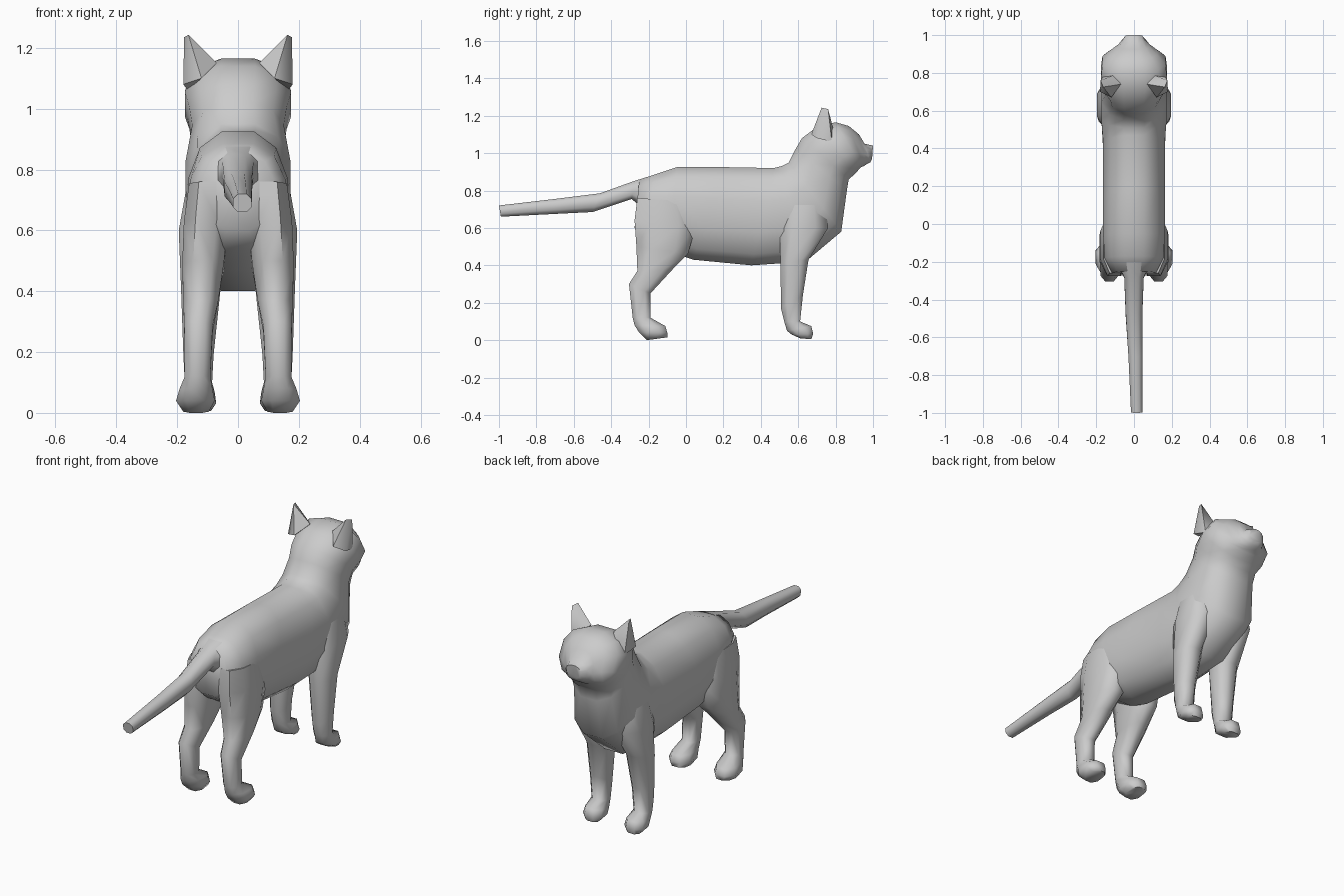
import bpy, bmesh
from math import sin, cos, pi, radians, copysign


def finish(name, bm):
    bmesh.ops.recalc_face_normals(bm, faces=bm.faces)
    me = bpy.data.meshes.new(name)
    bm.to_mesh(me)
    bm.free()
    ob = bpy.data.objects.new(name, me)
    bpy.context.collection.objects.link(ob)
    bpy.ops.object.select_all(action='DESELECT')
    ob.select_set(True)
    bpy.context.view_layer.objects.active = ob
    bpy.ops.object.shade_smooth_by_angle(angle=radians(65))
    return ob


def loft(name, rings, n=12, power=0.85, side=1):
    """Each ring: centre x, half width, then the (y, z) of its two opposite ends."""
    bm = bmesh.new()
    k = cos(pi / n) ** power
    loops = []
    for cx, w, y0, z0, y1, z1 in rings:
        loop = []
        for i in range(n):
            a = 2 * pi * (i + 0.5) / n
            u = copysign(abs(sin(a)) ** power, sin(a))
            v = copysign(abs(cos(a)) ** power, cos(a)) / k
            loop.append(bm.verts.new((side * (cx + w * u),
                                      (y0 + y1) / 2 + v * (y0 - y1) / 2,
                                      (z0 + z1) / 2 + v * (z0 - z1) / 2)))
        loops.append(loop)
    for a, b in zip(loops, loops[1:]):
        for i in range(n):
            j = (i + 1) % n
            bm.faces.new((a[i], a[j], b[j], b[i]))
    bm.faces.new(loops[0])
    bm.faces.new(loops[-1])
    return finish(name, bm)


# Torso, neck and head in one skin, rump to nose
loft("body_and_head", [
    (0, 0.12, -0.25, 0.855, -0.275, 0.60),
    (0, 0.16, -0.17, 0.885, -0.20, 0.54),
    (0, 0.168, -0.05, 0.925, -0.08, 0.47),
    (0, 0.168, 0.20, 0.925, 0.04, 0.43),
    (0, 0.168, 0.47, 0.92, 0.35, 0.40),
    (0, 0.178, 0.51, 0.93, 0.64, 0.42),
    (0, 0.178, 0.55, 0.95, 0.83, 0.58),
    (0, 0.155, 0.585, 1.02, 0.86, 0.80),
    (0, 0.165, 0.62, 1.08, 0.87, 0.86),
    (0, 0.18, 0.70, 1.14, 0.905, 0.89),
    (0, 0.172, 0.80, 1.165, 0.935, 0.925),
    (0, 0.125, 0.87, 1.145, 0.95, 0.93),
    (0, 0.085, 0.925, 1.10, 0.965, 0.94),
    (0, 0.065, 0.955, 1.05, 0.985, 0.95),
    (0, 0.045, 1.00, 1.04, 0.995, 0.97),
])

# Tail
loft("tail", [
    (0, 0.09, -0.20, 0.875, -0.23, 0.70),
    (0, 0.055, -0.28, 0.85, -0.29, 0.755),
    (0, 0.047, -0.46, 0.785, -0.50, 0.685),
    (0.008, 0.04, -0.70, 0.755, -0.70, 0.675),
    (0.014, 0.032, -1.00, 0.72, -0.99, 0.66),
], n=8)

for side, tag in ((1, "right"), (-1, "left")):
    # Hind leg with haunch, hock and paw
    loft("hind_leg_" + tag, [
        (0.10, 0.065, 0.02, 0.74, -0.26, 0.76),
        (0.105, 0.078, 0.05, 0.60, -0.275, 0.64),
        (0.115, 0.073, 0.01, 0.46, -0.265, 0.50),
        (0.122, 0.062, -0.07, 0.38, -0.26, 0.37),
        (0.13, 0.05, -0.19, 0.25, -0.305, 0.30),
        (0.133, 0.045, -0.19, 0.12, -0.285, 0.12),
        (0.138, 0.058, -0.11, 0.075, -0.275, 0.08),
        (0.14, 0.068, -0.10, 0.04, -0.25, 0.04),
        (0.138, 0.045, -0.10, 0.015, -0.21, 0.00),
    ], n=8, side=side)
    # Front leg with shoulder and paw
    loft("front_leg_" + tag, [
        (0.11, 0.06, 0.74, 0.76, 0.53, 0.76),
        (0.12, 0.08, 0.76, 0.60, 0.50, 0.60),
        (0.122, 0.07, 0.655, 0.43, 0.505, 0.41),
        (0.13, 0.053, 0.625, 0.24, 0.508, 0.17),
        (0.13, 0.048, 0.61, 0.10, 0.525, 0.10),
        (0.128, 0.055, 0.67, 0.075, 0.54, 0.05),
        (0.128, 0.06, 0.68, 0.035, 0.565, 0.03),
        (0.128, 0.042, 0.67, 0.005, 0.61, 0.01),
    ], n=8, side=side)
    # Pointed ear
    bm = bmesh.new()
    for x, y, z in ((0.07, 0.74, 1.15), (0.10, 0.79, 1.12), (0.165, 0.78, 1.06),
                    (0.18, 0.70, 1.08), (0.12, 0.67, 1.10),
                    (0.163, 0.725, 1.243), (0.177, 0.76, 1.235)):
        bm.verts.new((side * x, y, z))
    bmesh.ops.convex_hull(bm, input=bm.verts)
    finish("ear_" + tag, bm)
